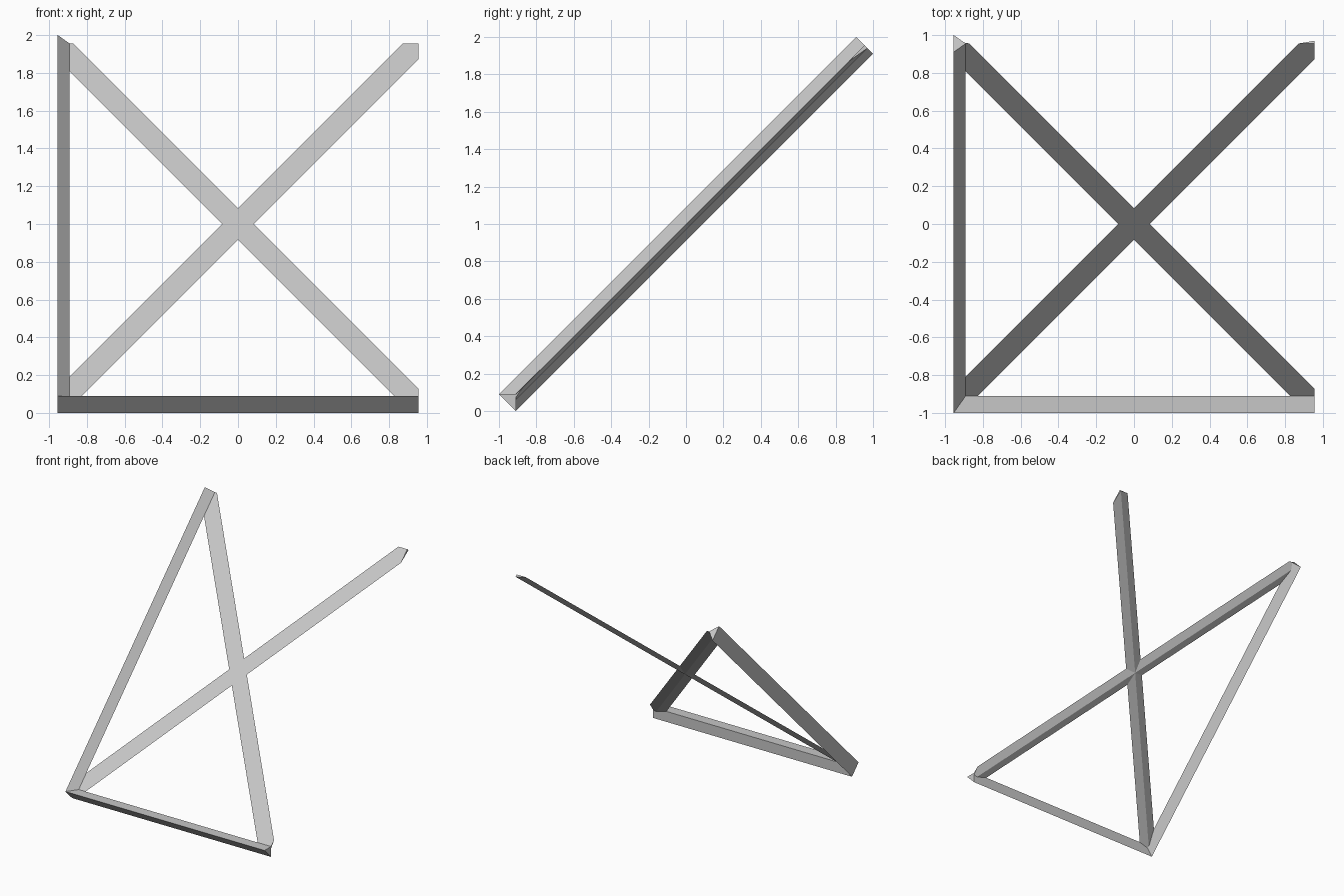
import bpy, bmesh, math
from mathutils import Vector

if "Cube" in bpy.data.objects:
    bpy.data.objects.remove(bpy.data.objects["Cube"], do_unlink=True)

HALF_W = 0.955        # half width of the frame
HALF_L = 1.351        # half length of the frame, along the slope
RIB = 0.064           # half base and height of the edge rails
BRACE_W, BRACE_D = 0.069, 0.021

grey = bpy.data.materials.new("light_grey")
grey.use_nodes = True
grey.diffuse_color = (0.57, 0.57, 0.57, 1)
grey.node_tree.nodes["Principled BSDF"].inputs["Base Color"].default_value = (0.57, 0.57, 0.57, 1)


def rail(name, start, end, section, trims=()):
    """Sweep a (side, height) triangle between two points, then trim by planes."""
    start, end = Vector(start), Vector(end)
    up = Vector((0, 0, 1))
    side = (end - start).normalized().cross(up)
    bm = bmesh.new()
    rings = [[bm.verts.new(p + side * s + up * h) for s, h in section] for p in (start, end)]
    for ring in rings:
        bm.faces.new(ring)
    for i in range(3):
        j = (i + 1) % 3
        bm.faces.new((rings[0][i], rings[0][j], rings[1][j], rings[1][i]))
    for point, normal in trims:
        cut = bmesh.ops.bisect_plane(bm, geom=bm.verts[:] + bm.edges[:] + bm.faces[:],
                                     plane_co=point, plane_no=normal, clear_outer=True)
        edges = [e for e in cut["geom_cut"] if isinstance(e, bmesh.types.BMEdge)]
        if edges:
            bmesh.ops.holes_fill(bm, edges=edges)
    bmesh.ops.recalc_face_normals(bm, faces=bm.faces[:])
    mesh = bpy.data.meshes.new(name)
    bm.to_mesh(mesh)
    bm.free()
    mesh.materials.append(grey)
    obj = bpy.data.objects.new(name, mesh)
    bpy.context.collection.objects.link(obj)
    # The whole frame leans back at 45 degrees
    obj.rotation_euler.x = math.radians(45)
    obj.location.z = 1
    return obj


# Edge rails: flat outside, ridge pointing inward
rail("bottom_rail", (-HALF_W, -HALF_L, 0), (HALF_W, -HALF_L, 0),
     [(0, RIB), (0, -RIB), (-RIB, 0)])
rail("side_rail", (-HALF_W, -HALF_L, 0), (-HALF_W, HALF_L, 0),
     [(0, RIB), (0, -RIB), (RIB, 0)])

# Crossed braces: flat on top, shallow ridge below, trimmed to the frame
trims = [((HALF_W, 0, 0), (1, 0, 0)), ((0.02 - HALF_W, 0, 0), (-1, 0, 0)),
         ((0, HALF_L, 0), (0, 1, 0)), ((0, 0.03 - HALF_L, 0), (0, -1, 0))]
for name, s in (("rising_brace", 1), ("falling_brace", -1)):
    tip = Vector((1.2, s * 1.2 * math.sqrt(2), 0))
    rail(name, -tip, tip, [(-BRACE_W, 0), (BRACE_W, 0), (0, -BRACE_D)], trims)
